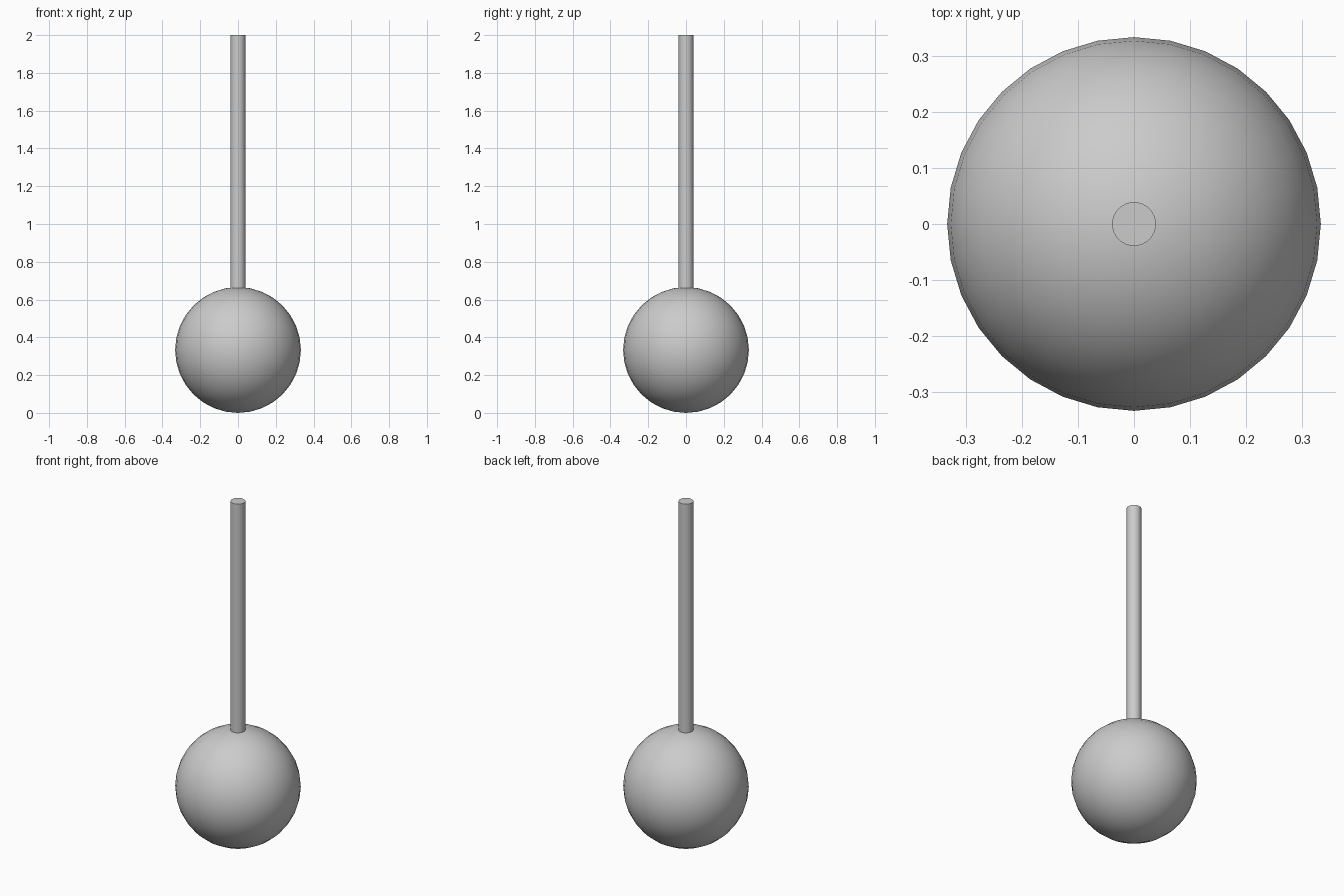
import bpy

if "Cube" in bpy.data.objects:
    bpy.data.objects.remove(bpy.data.objects["Cube"])

R = 0.333        # ball radius
STICK_R = 0.039
STICK_BASE = 0.655
TOP = 2.0


def finish(name):
    obj = bpy.context.object
    obj.name = name
    bpy.ops.object.shade_smooth_by_angle()
    return obj


# Round ball resting on the ground
bpy.ops.mesh.primitive_uv_sphere_add(segments=32, ring_count=16, radius=R, location=(0, 0, R))
finish("ball")

# Straight stick rising from the top of the ball
bpy.ops.mesh.primitive_cylinder_add(vertices=32, radius=STICK_R, depth=TOP - STICK_BASE,
                                    location=(0, 0, (TOP + STICK_BASE) / 2))
finish("stick")
